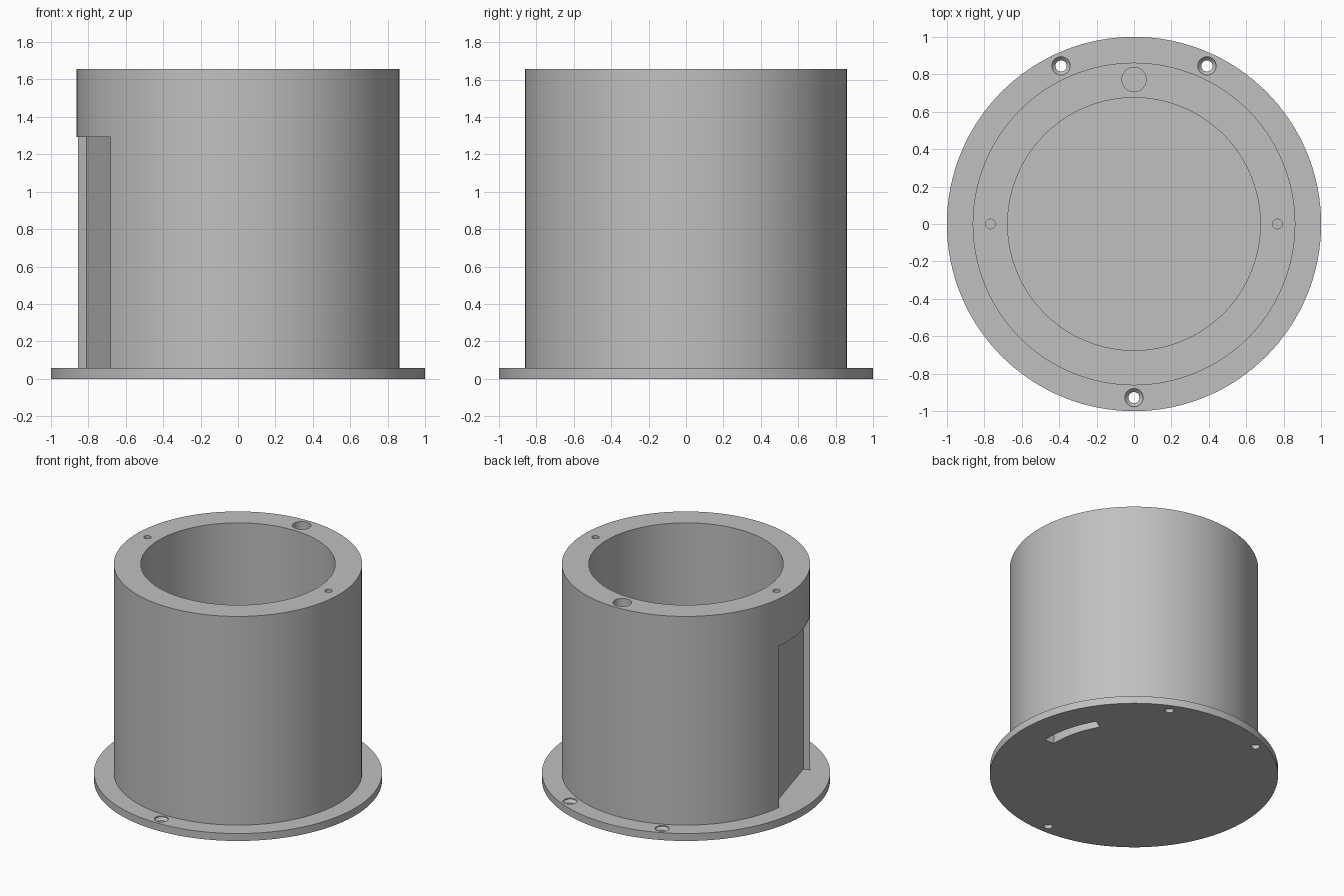
import bpy, bmesh
from math import pi, cos, sin, radians
from mathutils import Matrix

if "Cube" in bpy.data.objects:
    bpy.data.objects.remove(bpy.data.objects["Cube"], do_unlink=True)

HEIGHT, FLANGE_TOP = 1.655, 0.057
BODY_R, BORE_R, FLOOR = 0.862, 0.675, 0.15
NOTCH_TURN = Matrix.Rotation(radians(195.7), 4, 'Z')

grey = bpy.data.materials.new("plain_grey")
grey.use_nodes = True
grey.diffuse_color = (0.53, 0.53, 0.53, 1)
grey.node_tree.nodes["Principled BSDF"].inputs["Base Color"].default_value = grey.diffuse_color


def make_object(name, bm):
    bmesh.ops.recalc_face_normals(bm, faces=bm.faces)
    mesh = bpy.data.meshes.new(name)
    bm.to_mesh(mesh)
    bm.free()
    mesh.materials.append(grey)
    obj = bpy.data.objects.new(name, mesh)
    bpy.context.collection.objects.link(obj)
    return obj


def lathe(name, profile, segments=128):
    """Revolve (radius, height) points and cap both ends."""
    bm = bmesh.new()
    rings = []
    for r, z in profile:
        rings.append([bm.verts.new((r * cos(2 * pi * i / segments),
                                    r * sin(2 * pi * i / segments), z))
                      for i in range(segments)])
    for a, b in zip(rings, rings[1:]):
        for i in range(segments):
            j = (i + 1) % segments
            bm.faces.new((a[i], a[j], b[j], b[i]))
    bm.faces.new(rings[0])
    bm.faces.new(rings[-1])
    return make_object(name, bm)


def box(name, low, high, matrix):
    bm = bmesh.new()
    bmesh.ops.create_cube(bm, size=1)
    for v in bm.verts:
        v.co = [(l + h) / 2 + c * (h - l) for c, l, h in zip(v.co, low, high)]
    bm.transform(matrix)
    return make_object(name, bm)


def arc_block(name, r0, r1, start, end, z0, z1, steps=16):
    """Curved block between two radii and two angles in degrees."""
    bm = bmesh.new()
    angles = [radians(start + (end - start) * i / steps) for i in range(steps + 1)]
    outline = [(r1 * cos(a), r1 * sin(a)) for a in angles]
    outline += [(r0 * cos(a), r0 * sin(a)) for a in reversed(angles)]
    face = bm.faces.new([bm.verts.new((x, y, z0)) for x, y in outline])
    top = bmesh.ops.extrude_face_region(bm, geom=[face])["geom"]
    bmesh.ops.translate(bm, vec=(0, 0, z1 - z0),
                        verts=[g for g in top if isinstance(g, bmesh.types.BMVert)])
    return make_object(name, bm)


def cut(target, cutter):
    mod = target.modifiers.new("cut", 'BOOLEAN')
    mod.operation, mod.solver, mod.object = 'DIFFERENCE', 'EXACT', cutter
    bpy.context.view_layer.objects.active = target
    bpy.ops.object.modifier_apply(modifier=mod.name)
    bpy.data.objects.remove(cutter, do_unlink=True)


# Flanged cup: base rim, outer wall, top rim and bore
housing = lathe("flanged_housing", [
    (1, 0), (1, FLANGE_TOP), (BODY_R, FLANGE_TOP), (BODY_R, HEIGHT),
    (BORE_R, HEIGHT), (BORE_R, FLOOR)])

# Flat recess in the side wall, with a small window at one end
cut(housing, box("recess_cutter", (0.75, -0.325, FLANGE_TOP), (1.1, 0.325, 1.292), NOTCH_TURN))
cut(housing, box("window_cutter", (0.6, 0.187, 0.566), (0.8, 0.325, 0.78), NOTCH_TURN))

# Slots in the underside: one straight, one curved
cut(housing, box("straight_slot_cutter", (0.635, -0.33, -0.1), (0.69, 0.33, 0.1), NOTCH_TURN))
cut(housing, arc_block("curved_slot_cutter", 0.71, 0.79, -1.5, 30.5, -0.1, 0.1))

# Countersunk mounting holes in the flange
for x, y in ((-0.39, 0.845), (0.39, 0.845), (0, -0.928)):
    hole = lathe("mount_hole_cutter", [(0.03, -0.1), (0.03, 0.03), (0.049, 0.05), (0.049, 0.1)], 24)
    hole.data.transform(Matrix.Translation((x, y, 0)))
    cut(housing, hole)

# Blind holes in the top rim: two screw holes and one wide cable hole
for x, y, radius, bottom in ((-0.767, 0, 0.026, 1.3), (0.767, 0, 0.026, 1.3), (0, 0.772, 0.065, 0.2)):
    hole = lathe("rim_hole_cutter", [(radius, bottom), (radius, HEIGHT + 0.1)], 32)
    hole.data.transform(Matrix.Translation((x, y, 0)))
    cut(housing, hole)

bpy.ops.object.select_all(action='DESELECT')
housing.select_set(True)
bpy.context.view_layer.objects.active = housing
bpy.ops.object.shade_smooth_by_angle(angle=radians(30))
